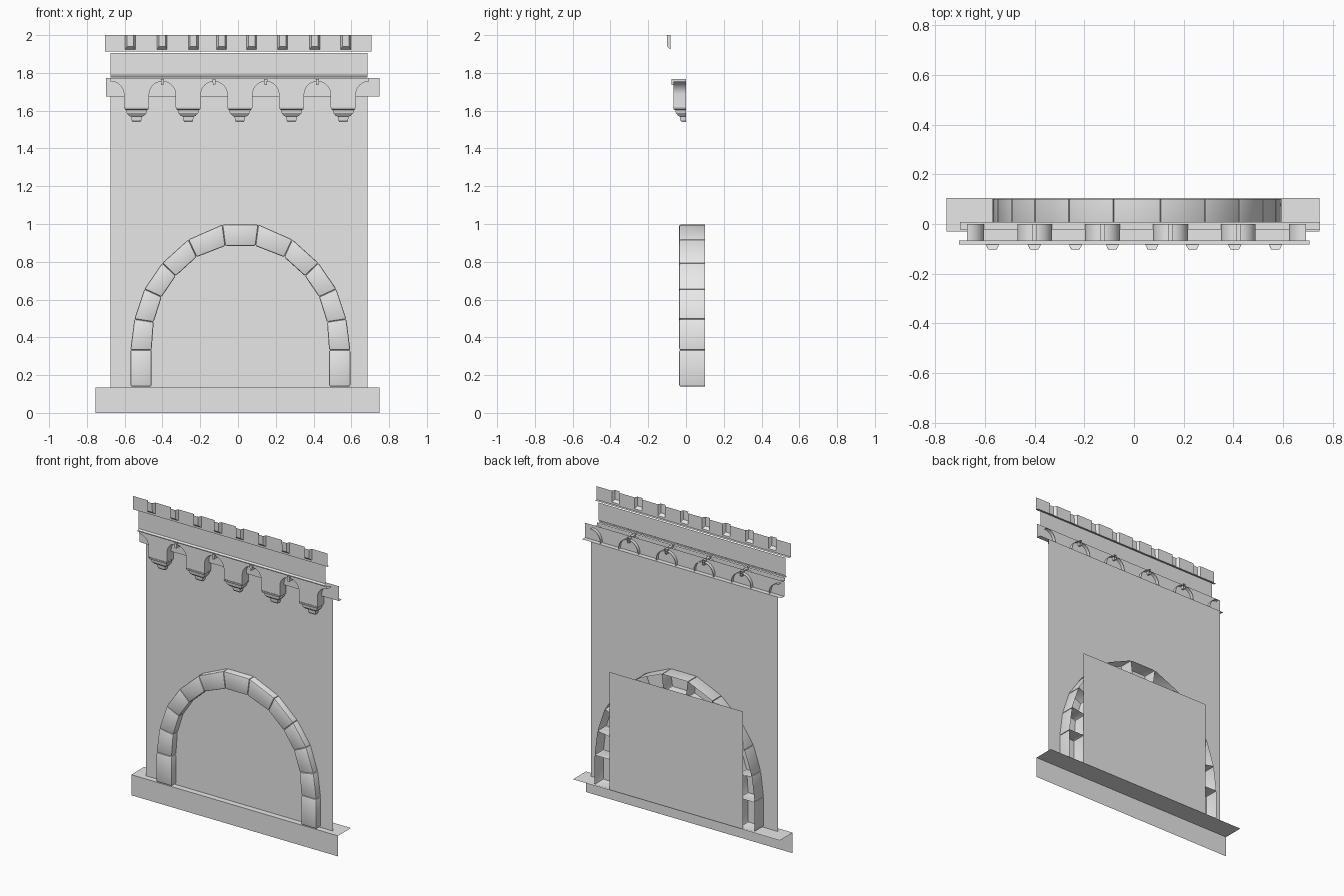
import bpy, bmesh, math

cube = bpy.data.objects.get("Cube")
if cube:
    bpy.data.objects.remove(cube, do_unlink=True)

stone = bpy.data.materials.new("pale_grey_stone")
stone.use_nodes = True
GREY = (0.8, 0.8, 0.8, 1)
stone.diffuse_color = GREY
stone.node_tree.nodes["Principled BSDF"].inputs["Base Color"].default_value = GREY


def finish(name, bm, smooth=False):
    mesh = bpy.data.meshes.new(name)
    bm.to_mesh(mesh)
    bm.free()
    mesh.materials.append(stone)
    ob = bpy.data.objects.new(name, mesh)
    bpy.context.collection.objects.link(ob)
    if smooth:
        bpy.ops.object.select_all(action='DESELECT')
        ob.select_set(True)
        bpy.context.view_layer.objects.active = ob
        bpy.ops.object.shade_smooth_by_angle(angle=math.radians(35))
    return ob


def strip(name, x0, x1, profile):
    """Open sheet: a (y, z) profile swept along x."""
    bm = bmesh.new()
    rows = [(bm.verts.new((x0, y, z)), bm.verts.new((x1, y, z))) for y, z in profile]
    for (a, b), (d, c) in zip(rows, rows[1:]):
        bm.faces.new((a, b, c, d))
    return finish(name, bm)


def shell(bm, outline, front, back, skip=()):
    """Front face from an (x, z) outline with sides running back, open behind."""
    f = [bm.verts.new((x, front, z)) for x, z in outline]
    b = [bm.verts.new((x, back, z)) for x, z in outline]
    face = bm.faces.new(f)
    for i in range(len(f)):
        if i not in skip:
            j = (i + 1) % len(f)
            bm.faces.new((f[j], f[i], b[i], b[j]))
    return face


def loft(bm, rings):
    """Three-sided stack of (x centre, half width, y front, z) rings, open behind."""
    rows = []
    for cx, w, y, z in rings:
        pts = ((cx - w, 0), (cx - w, y), (cx + w, y), (cx + w, 0))
        rows.append([bm.verts.new((px, py, z)) for px, py in pts])
    for up, low in zip(rows, rows[1:]):
        for i in range(3):
            bm.faces.new((low[i], low[i + 1], up[i + 1], up[i]))
    bm.faces.new(rows[-1][::-1])


# Arch joints on the right half, relative to the arch centre, from foot to crown
ARCH_X = 0.0125
outer = [(.582, .14), (.582, .333), (.561, .497), (.508, .656),
         (.413, .794), (.275, .918), (.095, .997)]
inner = [(.47, .14), (.47, .333), (.459, .481), (.417, .614),
         (.342, .725), (.232, .825), (.08, .884)]


def side(points, s):
    return [(ARCH_X + s * x, z) for x, z in points]


# Plinth: front face and ledge
strip("plinth", -.755, .748, [(-.03, 0), (-.03, .135), (.105, .135)])

# Wall sheet with the arched opening
mid = [((a + c) / 2, (b + d) / 2) for (a, b), (c, d) in zip(outer, inner)]
mid[0] = (mid[0][0], .135)
outline = [(-.675, .135)] + side(mid, -1) + side(mid, 1)[::-1]
outline += [(.685, .135), (.685, 1.675), (-.675, 1.675)]
bm = bmesh.new()
bm.faces.new([bm.verts.new((x, .008, z)) for x, z in outline])
bmesh.ops.triangulate(bm, faces=bm.faces[:])
finish("wall", bm)

# Panel closing the recess behind the arch
strip("recess_panel", -.485, .485, [(.1, .135), (.1, .908)])

# Arch stones with softened front edges
blocks = []
for s in (1, -1):
    o, n = side(outer, s), side(inner, s)
    for i in range(len(o) - 1):
        quad = [n[i], o[i], o[i + 1], n[i + 1]]
        blocks.append(quad if s > 0 else quad[::-1])
blocks.append([side(inner, -1)[-1], side(inner, 1)[-1], side(outer, 1)[-1], side(outer, -1)[-1]])
bm = bmesh.new()
for quad in blocks:
    face = shell(bm, quad, -.036, .1)
    corners = [e for v in face.verts for e in v.link_edges]
    bmesh.ops.bevel(bm, geom=list(set(corners)), offset=.008, segments=2,
                    profile=.5, affect='EDGES')
finish("arch_stones", bm, smooth=True)

# Frieze behind the small arches
strip("frieze", -.70, .75, [(.008, 1.675), (-.022, 1.675), (-.022, 1.772)])

# Corbel table: each corbel carries half an arch on either side
SPACING, RADIUS, SPRING, TOP = .2735, .07, 1.685, 1.772
FIRST = -.537
bm = bmesh.new()
arc = [math.radians(9 * k) for k in range(11)]
for k in range(5):
    c = FIRST + k * SPACING
    half = SPACING / 2
    right = [(c + half - RADIUS * math.cos(a), SPRING + RADIUS * math.sin(a)) for a in arc]
    left = [(2 * c - x, z) for x, z in right[::-1]]
    foot = half - RADIUS
    pts = left + [(c - foot, 1.62), (c + foot, 1.62)] + right
    pts += [(c + half, TOP), (c - half, TOP)]
    n = len(pts)
    shell(bm, pts, -.066, 0, skip=(n - 3, n - 2, n - 1))
finish("corbel_arches", bm, smooth=True)

# Stepped mouldings under the corbels
bm = bmesh.new()
steps = [(.067, -.068, 1.62), (.063, -.066, 1.608), (.056, -.056, 1.603), (.053, -.054, 1.588),
         (.04, -.042, 1.573), (.028, -.032, 1.568), (.026, -.03, 1.55), (.021, -.024, 1.54)]
for k in range(5):
    loft(bm, [(FIRST + k * SPACING, w, y, z) for w, y, z in steps])
finish("corbel_mouldings", bm)

# Small keystones at the arch crowns
bm = bmesh.new()
for k in range(4):
    c = FIRST + (k + .5) * SPACING
    shell(bm, [(c - .006, 1.735), (c + .006, 1.735), (c + .009, 1.768), (c - .009, 1.768)], -.077, 0)
finish("keystones", bm)

# Band above the corbels, with a thin moulding at its foot
strip("upper_band", -.675, .685, [(-.066, 1.775), (-.08, 1.775), (-.08, 1.781), (-.068, 1.788),
                                  (-.068, 1.905)])

# Parapet: rail, panels between the blocks, and the tapered hollow blocks
PARAPET_Y = -.083
strip("parapet_rail", -.705, .708, [(-.066, 1.912), (PARAPET_Y, 1.912), (PARAPET_Y, 1.925)])
centres = [-.57, -.402, -.236, -.087, .072, .236, .406, .57]
HALF = .027
edges = [-.705] + [c + s * HALF for c in centres for s in (-1, 1)] + [.708]
for i in range(0, len(edges), 2):
    strip("parapet_panel", edges[i], edges[i + 1], [(PARAPET_Y, 1.925), (PARAPET_Y, 2)])

bm = bmesh.new()
for c in centres:
    def row(w, y, z):
        return [bm.verts.new((c + s * w, y, z)) for s in (-1, 1)]
    base_low, base_top = row(HALF, PARAPET_Y, 1.925), row(HALF, PARAPET_Y, 2)
    low, top = row(.017, -.1, 1.94), row(.017, -.102, 2)
    bm.faces.new((low[0], low[1], top[1], top[0]))
    bm.faces.new((base_low[0], base_low[1], low[1], low[0]))
    bm.faces.new((base_low[0], low[0], top[0], base_top[0]))
    bm.faces.new((low[1], base_low[1], base_top[1], top[1]))
finish("parapet_blocks", bm)
